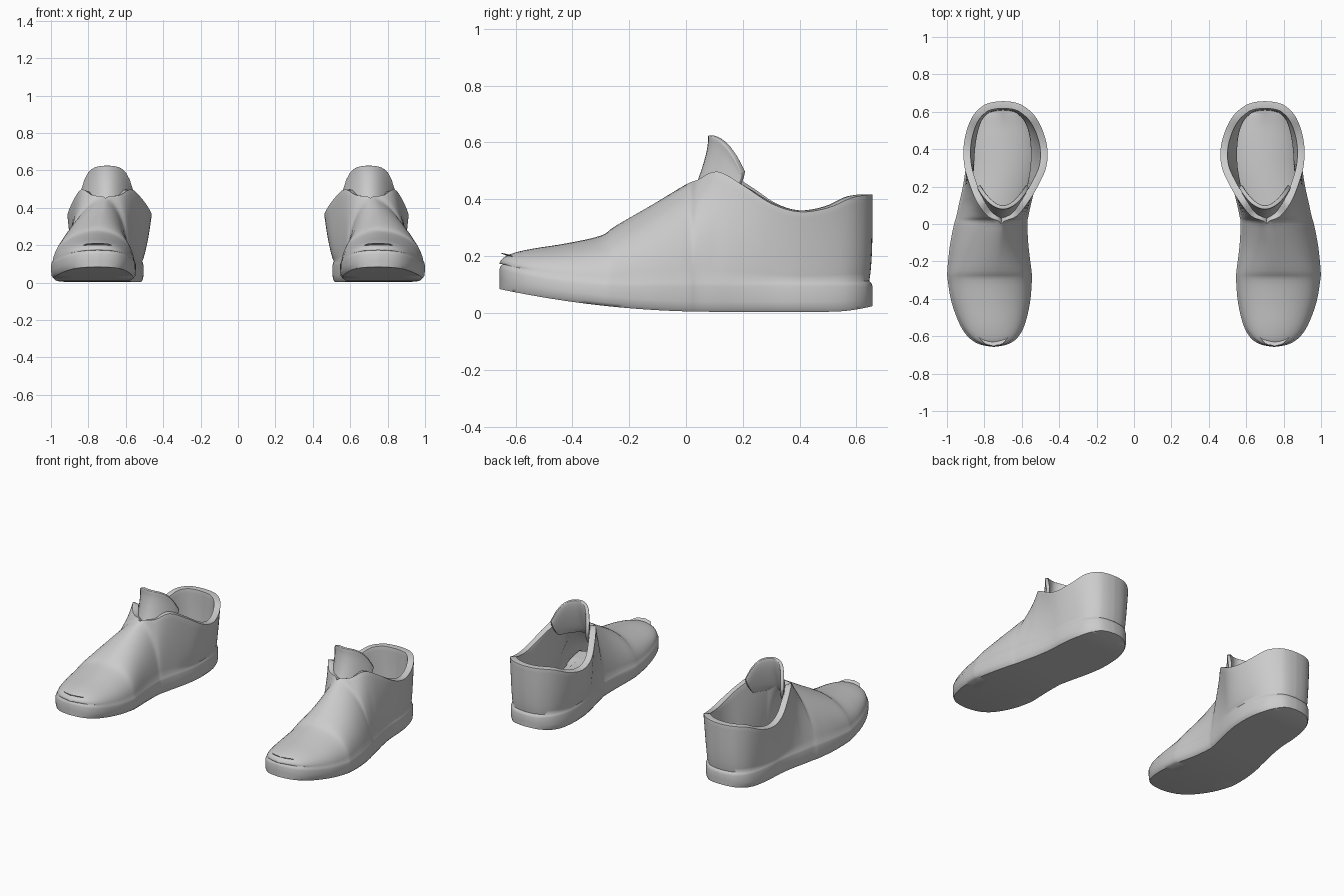
import bpy, bmesh, math

if "Cube" in bpy.data.objects:
    bpy.data.objects.remove(bpy.data.objects["Cube"])

# Stations from toe to heel: y, sole inner x, sole outer x, rim inner x, rim outer x, rim z
ROWS = [
    (-.657, .750, .750, .750, .750, .175), (-.645, .680, .820, .750, .750, .192),
    (-.610, .625, .880, .750, .750, .210), (-.540, .585, .930, .755, .755, .226),
    (-.420, .556, .975, .755, .755, .245), (-.300, .546, .996, .750, .750, .272),
    (-.250, .548, .998, .745, .745, .305), (-.120, .564, .985, .730, .730, .380),
    (.000, .570, .962, .710, .710, .452), (.040, .565, .950, .630, .780, .468),
    (.110, .550, .935, .570, .835, .498), (.200, .528, .915, .515, .875, .450),
    (.300, .510, .900, .470, .905, .385), (.400, .506, .895, .463, .912, .356),
    (.500, .518, .880, .488, .895, .370), (.580, .550, .852, .532, .860, .404),
    (.632, .600, .805, .592, .808, .415), (.651, .645, .755, .643, .757, .416),
    (.657, .700, .700, .700, .700, .416),
]
STEPS, WALL = 4, 10


def catmull(rows, steps):
    """Smooth interpolation between the stations."""
    out, n = [], len(rows)
    for i in range(n - 1):
        a, b, c, d = (rows[min(max(k, 0), n - 1)] for k in (i - 1, i, i + 1, i + 2))
        for s in range(steps):
            t = s / steps
            out.append([.5 * (2 * q + (r - p) * t + (2 * p - 5 * q + 4 * r - e) * t * t
                              + (3 * q - p - 3 * r + e) * t ** 3)
                        for p, q, r, e in zip(a, b, c, d)])
    return out + [list(rows[-1])]


def lerp_keys(keys, v):
    for (a, fa), (b, fb) in zip(keys, keys[1:]):
        if v <= b:
            return fa + (fb - fa) * max(0, (v - a) / (b - a))
    return keys[-1][1]


def half_section(y, xe, xr, zr, xc, inner):
    """One side of a cross-section, bottom centre up to the rim."""
    zb = .004 + .08 * (max(0, .1 - y) / .757) ** 2 + .02 * (max(0, y - .5) / .157) ** 2
    zs = .105 + .06 * (max(0, -.2 - y) / .457) ** 2
    round_ = lerp_keys([(-.7, 1), (-.25, .95), (0, .7), (.11, .15),
                        (.25, -.5 if inner else .2), (.6, .1)], y)
    w = xe - xc
    pts = [(xc, y, zb), (xc + w * .5, y, zb), (xc + w * .94, y, zb),
           (xc + w * .985, y, zb + .012), (xe, y, zb + .035), (xe, y, zs - .012),
           (xc + w * .985, y * .994, zs)]
    x0 = xc + w * .965
    for k in range(WALL + 1):
        t = k / WALL
        a = t * math.pi / 2
        lx, lz = x0 + (xr - x0) * t, zs + (zr - zs) * t
        ex, ez = xr + (x0 - xr) * math.cos(a), zs + (zr - zs) * math.sin(a)
        tuck = 1 - .018 * (1 - t) ** 4
        pts.append((lx + round_ * (ex - lx), y * tuck,
                    max(zs + .008, lz + round_ * (ez - lz))))
    return pts


def grid_object(name, rows, flip_test):
    bm = bmesh.new()
    vs = [[bm.verts.new(p) for p in r] for r in rows]
    for r0, r1 in zip(vs, vs[1:]):
        for i in range(len(r0) - 1):
            bm.faces.new((r0[i], r0[i + 1], r1[i + 1], r1[i]))
    bmesh.ops.remove_doubles(bm, verts=bm.verts, dist=.0008)
    bmesh.ops.recalc_face_normals(bm, faces=bm.faces)
    if flip_test(bm):
        bmesh.ops.reverse_faces(bm, faces=bm.faces)
    me = bpy.data.meshes.new(name)
    bm.to_mesh(me)
    bm.free()
    ob = bpy.data.objects.new(name, me)
    bpy.context.collection.objects.link(ob)
    return ob


def finish(ob, thickness, bevel, group=""):
    s = ob.modifiers.new("thickness", 'SOLIDIFY')
    s.thickness, s.offset, s.vertex_group = thickness, -1, group
    b = ob.modifiers.new("soft_rim", 'BEVEL')
    b.width, b.segments, b.limit_method, b.angle_limit = bevel, 3, 'ANGLE', math.radians(65)
    m = ob.modifiers.new("pair", 'MIRROR')
    m.use_mirror_merge = False
    bpy.ops.object.select_all(action='DESELECT')
    ob.select_set(True)
    bpy.context.view_layer.objects.active = ob
    bpy.ops.object.shade_smooth_by_angle(angle=math.radians(50))


# Shoe body: sole, upper and collar in one lofted shell
sections = []
for y, xi, xo, ri, ro, zr in catmull(ROWS, STEPS):
    if y <= .001:
        ri = ro = (ri + ro) / 2
    xc = (xi + xo) / 2
    left = half_section(y, xi, ri, zr, xc, True)
    right = half_section(y, xo, ro, zr, xc, False)
    sections.append(left[::-1] + right[1:])
body = grid_object("shoe_body", sections,
                   lambda bm: min(bm.faces, key=lambda f: f.calc_center_median().z).normal.z > 0)

# Thick sole floor, thinner walls
vg = body.vertex_groups.new(name="wall_thickness")
for v in body.data.vertices:
    vg.add([v.index], 1.0 if v.normal.z < -.9 and v.co.z < .09 else .45, 'REPLACE')
finish(body, .085, .014, "wall_thickness")

# Tongue: curved flap with a rounded top
tongue_rows = []
for j in range(13):
    v = j / 12
    row = []
    for i in range(17):
        u = i / 8 - 1
        top = .625 - .03 * u * u - .10 * abs(u) ** 5
        x = .70 + u * (.128 + .012 * v)
        y = .005 + .085 * v ** .7 - .012 * v ** 6 + (.115 + .02 * (1 - v)) * u * u
        row.append((x, y, .40 + (top - .40) * v))
    tongue_rows.append(row)
tongue = grid_object("tongue", tongue_rows,
                     lambda bm: sum(f.normal.y for f in bm.faces) > 0)
finish(tongue, .022, .008)
